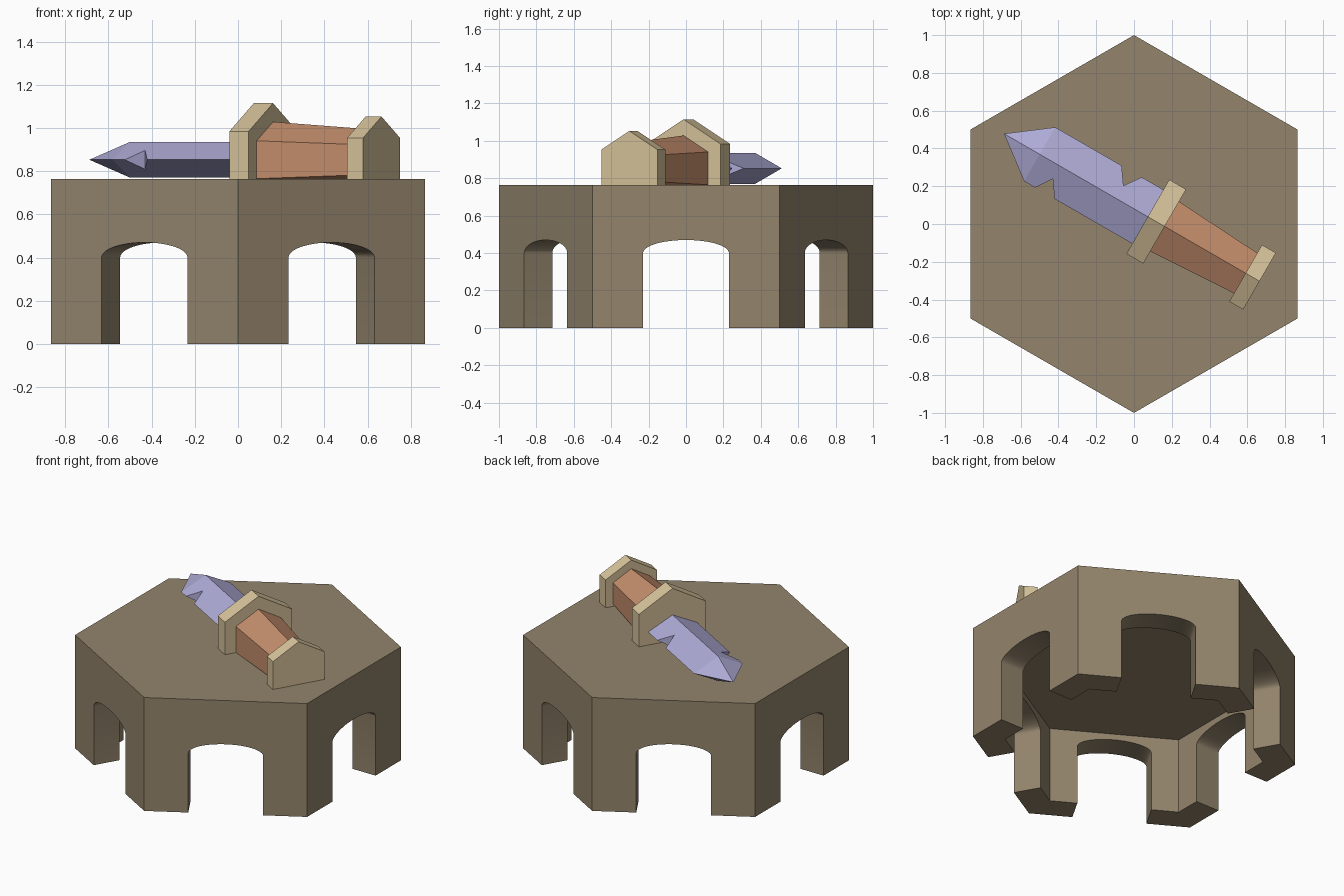
import bpy, bmesh, math
from mathutils import Matrix, Vector

if "Cube" in bpy.data.objects:
    bpy.data.objects.remove(bpy.data.objects["Cube"])


def material(name, rgb):
    m = bpy.data.materials.new(name)
    m.diffuse_color = (*rgb, 1)
    m.use_nodes = True
    m.node_tree.nodes["Principled BSDF"].inputs["Base Color"].default_value = m.diffuse_color
    return m


STONE = material("stone brown", (0.292, 0.231, 0.150))
TAN = material("pale tan", (0.679, 0.546, 0.328))
LEATHER = material("leather orange", (0.552, 0.270, 0.150))
STEEL = material("lilac steel", (0.420, 0.405, 0.665))


def loft(name, rings, mat=None, matrix=Matrix()):
    """Closed solid skinned through rings of equal point count."""
    bm = bmesh.new()
    vs = [[bm.verts.new(matrix @ Vector(p)) for p in r] for r in rings]
    n = len(vs[0])
    for a, b in zip(vs, vs[1:]):
        for i in range(n):
            j = (i + 1) % n
            bm.faces.new((a[i], a[j], b[j], b[i]))
    bm.faces.new(vs[0])
    bm.faces.new(vs[-1])
    bmesh.ops.remove_doubles(bm, verts=bm.verts, dist=1e-5)
    bmesh.ops.recalc_face_normals(bm, faces=bm.faces)
    me = bpy.data.meshes.new(name)
    bm.to_mesh(me)
    bm.free()
    ob = bpy.data.objects.new(name, me)
    bpy.context.collection.objects.link(ob)
    if mat:
        me.materials.append(mat)
    return ob


def cut(target, cutter):
    """Subtract the cutter, then remove it."""
    mod = target.modifiers.new("cut", 'BOOLEAN')
    mod.operation = 'DIFFERENCE'
    mod.solver = 'EXACT'
    mod.object = cutter
    bpy.context.view_layer.objects.active = target
    bpy.ops.object.modifier_apply(modifier=mod.name)
    bpy.data.objects.remove(cutter)


def hexagon(r):
    return [(r * math.sin(k * math.pi / 3), r * math.cos(k * math.pi / 3)) for k in range(6)]


def hex_slab(name, r, z0, z1, mat=None):
    return loft(name, [[(x, y, z) for x, y in hexagon(r)] for z in (z0, z1)], mat)


# Hexagonal table: hollow underside, arched opening in every side
table = hex_slab("table", 1.0, 0, 0.765, STONE)
cut(table, hex_slab("cavity_cutter", 0.8, -0.2, 0.51))
W, SPRING, RISE, SEG = 0.23, 0.40, 0.07, 24
arch = [(-W, -0.2), (W, -0.2)] + [
    (W * math.cos(math.pi * i / SEG), SPRING + RISE * math.sin(math.pi * i / SEG))
    for i in range(SEG + 1)]
for k in range(3):
    cut(table, loft("arch_cutter", [[(x, y, z) for y, z in arch] for x in (-1.2, 1.2)],
                    matrix=Matrix.Rotation(k * math.pi / 3, 4, 'Z')))
bpy.ops.object.select_all(action='DESELECT')
table.select_set(True)
bpy.context.view_layer.objects.active = table
bpy.ops.object.shade_smooth_by_angle(angle=math.radians(25))

# Sword frame: local x runs from the blade to the pommel
SWORD = Matrix.Rotation(math.radians(-30), 4, 'Z') @ Matrix.Translation((0, 0.07, 0.853))


def hex_bar(name, x0, r0, x1, r1, mat):
    loft(name, [[(x, y, z) for y, z in hexagon(r)] for x, r in ((x0, r0), (x1, r1))], mat, SWORD)


hex_bar("sword_guard", 0.044, 0.262, 0.147, 0.262, TAN)
hex_bar("sword_handle", 0.14, 0.176, 0.65, 0.142, LEATHER)
hex_bar("sword_pommel", 0.642, 0.2, 0.727, 0.2, TAN)

# Blade with diamond section, pointed tip and a nick in each edge
blade = loft("sword_blade",
             [[(x, s * y, s * z) for y, z in ((0.165, 0), (0, 0.083), (-0.165, 0), (0, -0.083))]
              for x, s in ((-0.835, 0), (-0.617, 1), (0.06, 1))], STEEL, SWORD)
for side, a, mid, b in ((1, -0.211, -0.150, -0.088), (-1, -0.550, -0.492, -0.431)):
    # the triangle is scaled about its apex so it pokes past the blade edge
    tri = [(mid, 0.078), (mid + 2 * (a - mid), 0.252), (mid + 2 * (b - mid), 0.252)]
    cut(blade, loft("nick_cutter", [[(x, side * y, z) for x, y in tri] for z in (-0.2, 0.2)],
                    matrix=SWORD))
